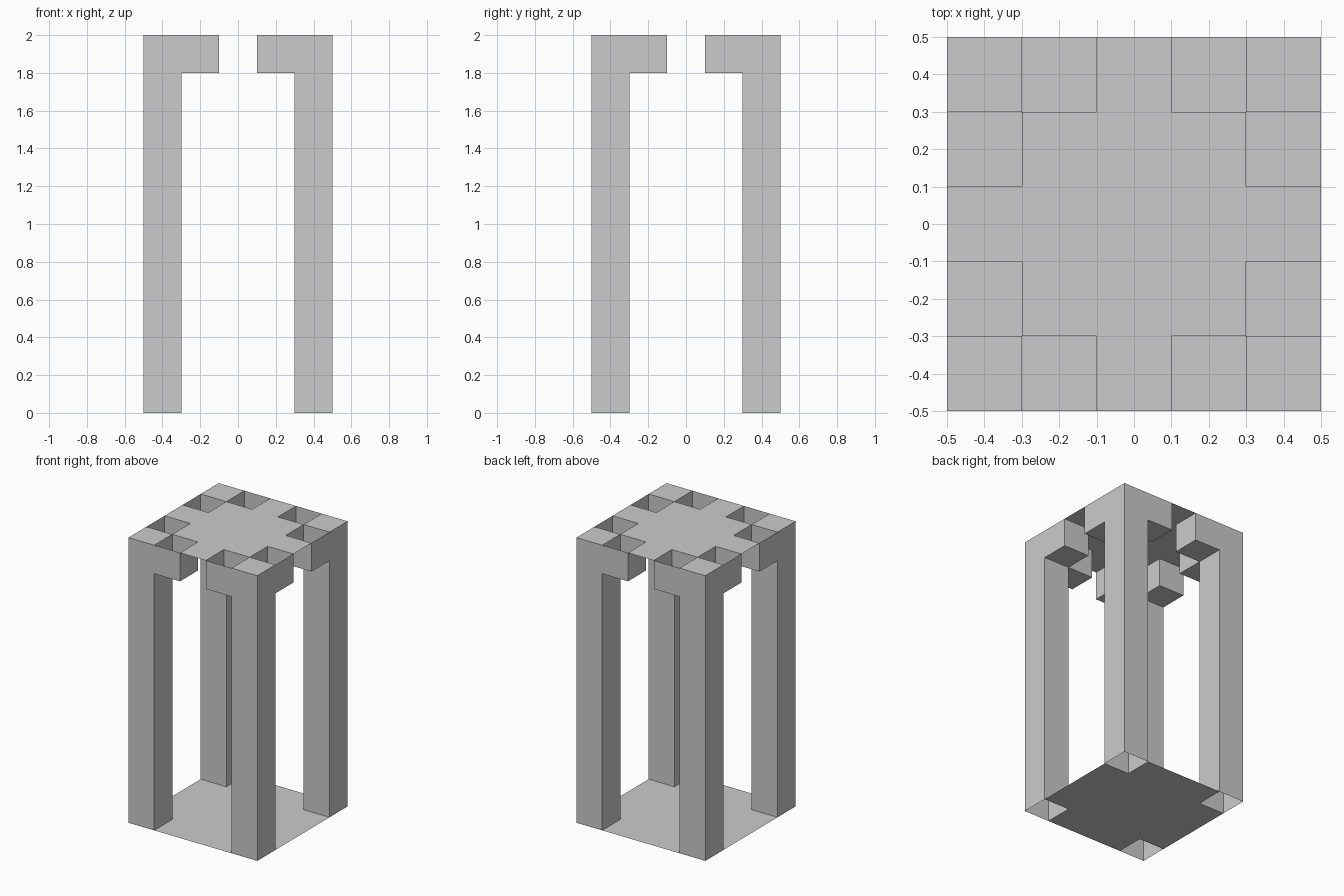
import bpy, bmesh
from mathutils import Vector

if "Cube" in bpy.data.objects:
    bpy.data.objects.remove(bpy.data.objects["Cube"])

H, W, T = 2.0, 0.5, 0.2   # height, half width, post thickness


def add_object(name, bm):
    mesh = bpy.data.meshes.new(name)
    bm.to_mesh(mesh)
    bm.free()
    obj = bpy.data.objects.new(name, mesh)
    bpy.context.collection.objects.link(obj)
    return obj


def open_box(name, lo, hi, open_sides):
    """Hollow box without the sides facing open_sides, mirrored to all four corners."""
    lo, hi = Vector(lo), Vector(hi)
    bm = bmesh.new()
    bmesh.ops.create_cube(bm, size=1)
    bm.normal_update()
    gone = [f for f in bm.faces if any(f.normal.dot(Vector(d)) > 0.9 for d in open_sides)]
    bmesh.ops.delete(bm, geom=gone, context='FACES')
    bmesh.ops.scale(bm, vec=hi - lo, verts=bm.verts)
    bmesh.ops.translate(bm, vec=(lo + hi) / 2, verts=bm.verts)
    obj = add_object(name, bm)
    mirror = obj.modifiers.new("mirror", 'MIRROR')
    mirror.use_axis = (True, True, False)
    mirror.use_mirror_merge = False
    return obj


def sheet(name, z, keep, up):
    """Flat sheet of 5 x 5 square cells, keeping only the cells that pass keep(i, j)."""
    bm = bmesh.new()
    bmesh.ops.create_grid(bm, x_segments=5, y_segments=5, size=W)
    gone = []
    for f in bm.faces:
        c = f.calc_center_median()
        if not keep(abs(round(c.x / T)), abs(round(c.y / T))):
            gone.append(f)
    bmesh.ops.delete(bm, geom=gone, context='FACES')
    bmesh.ops.translate(bm, vec=(0, 0, z), verts=bm.verts)
    if not up:
        bmesh.ops.reverse_faces(bm, faces=bm.faces)
    bmesh.ops.dissolve_limit(bm, angle_limit=0.01, verts=bm.verts, edges=bm.edges)
    return add_object(name, bm)


# Corner posts: capped on top, open underneath
open_box("corner_posts", (W - T, W - T, 0), (W, W, H), [(0, 0, -1)])

# Brackets beside each post: open on top and against the post
lo, mid = W - 2 * T, W - T
open_box("front_back_brackets", (lo, mid, H - T), (mid, W, H), [(0, 0, 1), (1, 0, 0)])
open_box("side_brackets", (mid, lo, H - T), (W, mid, H), [(0, 0, 1), (0, 1, 0)])

# Top sheet: cut out over brackets and posts
sheet("top_sheet", H, lambda i, j: max(i, j) < 2 or min(i, j) == 0, True)

# Base sheet: cut out at the open post bottoms
sheet("base_sheet", 0, lambda i, j: min(i, j) < 2, False)
